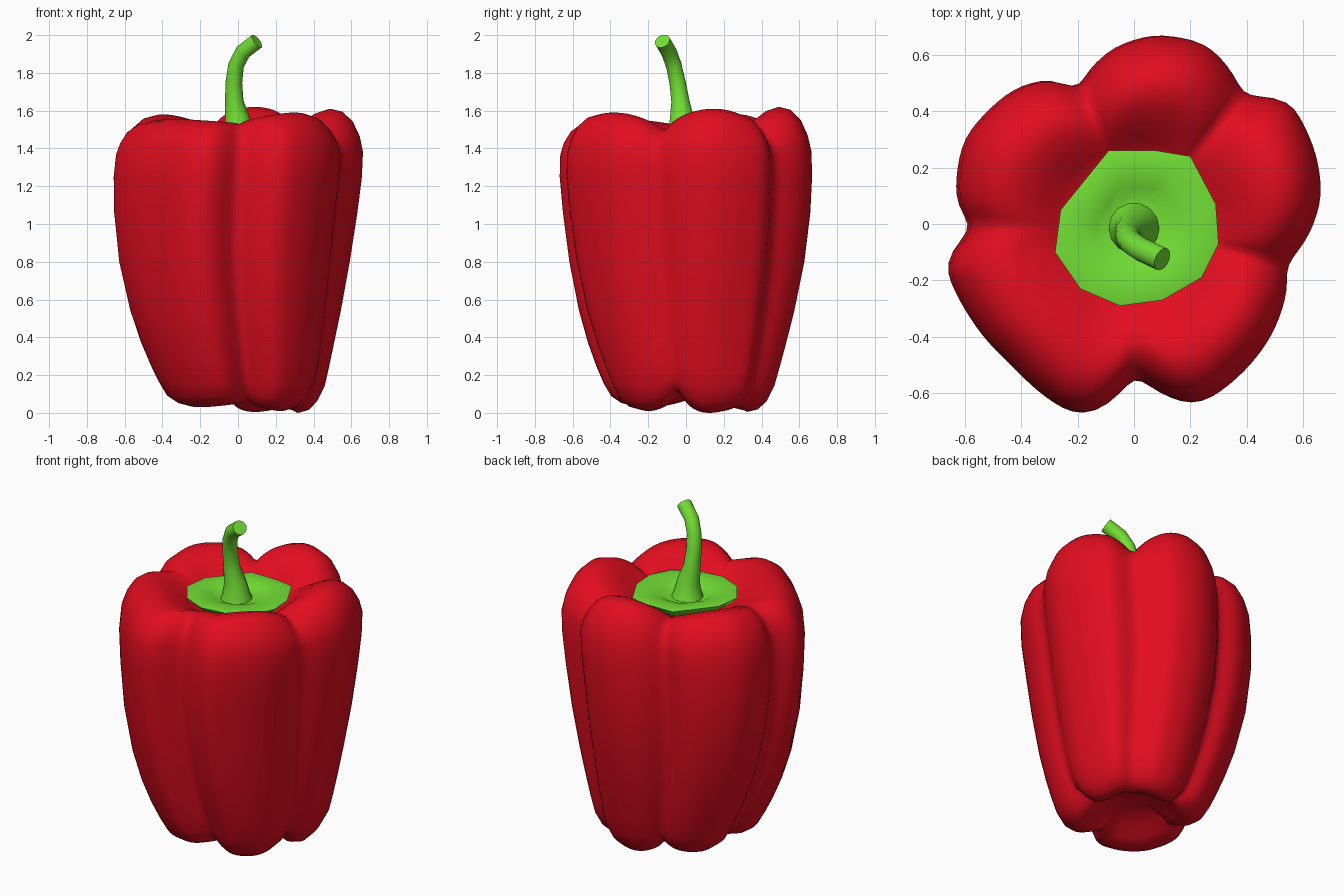
import bpy, math
from mathutils import Vector

if "Cube" in bpy.data.objects:
    bpy.data.objects.remove(bpy.data.objects["Cube"])

RED, GREEN = (0.76, 0.004, 0.014, 1), (0.17, 0.74, 0.035, 1)


def loft(name, rings, color, angle):
    """Skin a stack of equally sized rings, bottom to top, and cap both ends."""
    n = len(rings[0])
    verts = [p for ring in rings for p in ring]
    faces = [(k * n + i, k * n + (i + 1) % n, (k + 1) * n + (i + 1) % n, (k + 1) * n + i)
             for k in range(len(rings) - 1) for i in range(n)]
    faces += [tuple(reversed(range(n))), tuple(range(len(verts) - n, len(verts)))]
    mesh = bpy.data.meshes.new(name)
    mesh.from_pydata(verts, [], faces)
    ob = bpy.data.objects.new(name, mesh)
    bpy.context.collection.objects.link(ob)
    mat = bpy.data.materials.new(name + "_colour")
    mat.diffuse_color = color
    mat.use_nodes = True
    mat.node_tree.nodes["Principled BSDF"].inputs["Base Color"].default_value = mat.diffuse_color
    mesh.materials.append(mat)
    bpy.ops.object.select_all(action='DESELECT')
    ob.select_set(True)
    bpy.context.view_layer.objects.active = ob
    bpy.ops.object.shade_smooth_by_angle(angle=math.radians(angle))
    return ob


def lerp_table(table, x):
    """Linear lookup in a sorted list of (x, y) pairs."""
    for (x0, y0), (x1, y1) in zip(table, table[1:]):
        if x <= x1:
            return y0 + (y1 - y0) * (x - x0) / (x1 - x0)
    return table[-1][1]


# Lobed outline seen from above, resampled by angle and slightly softened
N = 120
outline = [(.66, .1), (.64, .25), (.545, .44), (.46, .45), (.38, .45), (.35, .53), (.25, .64),
           (.07, .67), (-.08, .62), (-.16, .54), (-.195, .465), (-.29, .515), (-.42, .48),
           (-.6, .3), (-.63, .12), (-.62, .05), (-.56, -.01), (-.67, -.14), (-.58, -.33),
           (-.43, -.5), (-.22, -.67), (-.14, -.67), (-.08, -.625), (0, -.53), (.15, -.625),
           (.23, -.64), (.48, -.4), (.54, -.22), (.53, -.15), (.62, -.03)]
polar = sorted((math.degrees(math.atan2(y, x)) % 360, math.hypot(x, y)) for x, y in outline)
polar = [(polar[-1][0] - 360, polar[-1][1])] + polar + [(polar[0][0] + 360, polar[0][1])]
radius = [lerp_table(polar, 360 * i / N) for i in range(N)]
for _ in range(2):
    radius = [(radius[i - 1] + 2 * radius[i] + radius[(i + 1) % N]) / 4 for i in range(N)]

# Lobes: start angle, end angle, top offset, bottom offset, foot spread
lobes = [(-16, 50, .01, 0, -.03), (50, 112, .02, .005, -.02), (112, 181, -.02, .03, 0),
         (181, 270, -.045, .03, .07), (270, 344, -.01, .01, .01)]
# Groove depth at the top and bottom, by angle
groove_top = [(-16, .115), (50, .12), (112, .105), (181, .09), (270, .07), (344, .115), (360, .116)]
groove_low = [(-16, .115), (50, .03), (112, .08), (181, .09), (270, .06), (344, .115), (360, .1)]


def lobe_at(a):
    """Return the top and bottom height offsets and the foot spread at an angle."""
    for a0, a1, top, low, spread in lobes:
        for b in (a, a - 360):
            if a0 <= b <= a1:
                s = max(0, math.sin(math.pi * (b - a0) / (a1 - a0)))
                full = s ** 0.7
                return (top * full - lerp_table(groove_top, b) * (1 - full),
                        low * full + lerp_table(groove_low, b) * (1 - full), spread * s ** 1.5)


# Body profile: radius factor, height, lobe strength, top weight, bottom weight
profile = [(.02, .14, 0, 0, 0), (.2, .13, .3, 0, .1), (.31, .075, .7, 0, .5),
           (.38, .025, .9, 0, 1), (.45, .0, 1, 0, 1), (.54, .015, 1, 0, 1),
           (.61, .06, 1, 0, .7), (.67, .14, 1, 0, .4), (.72, .24, 1, 0, .15),
           (.78, .37, 1, 0, 0), (.85, .54, 1, 0, 0), (.93, .80, 1, 0, 0),
           (.98, 1.06, 1, 0, 0), (1.0, 1.25, 1, 0, .0), (.995, 1.38, 1, .2, 0),
           (.965, 1.46, 1, .5, 0), (.91, 1.535, 1, .8, 0), (.83, 1.585, 1, 1, 0),
           (.74, 1.60, .95, 1, 0), (.65, 1.58, .8, .9, 0), (.56, 1.53, .5, .5, 0),
           (.48, 1.475, .2, .2, 0), (.38, 1.42, 0, 0, 0), (.02, 1.39, 0, 0, 0)]
# Sideways drift of the centre line with height
drift_x = [(-1, .05), (.15, .045), (.5, .005), (.85, -.015), (1.1, -.012), (1.42, .01), (2, .01)]
drift_y = [(-1, .04), (.15, .04), (.5, .02), (1.2, 0), (2, 0)]
rings = []
for f, z, g, wt, wb in profile:
    ring = []
    foot = lerp_table([(-1, 1), (.3, 1), (1, 0), (2, 0)], z) * g * min(1, f / .6)
    for i, rad in enumerate(radius):
        a = 360 * i / N
        top, low, spread = lobe_at(a)
        r = f * (rad * g + .6 * (1 - g)) + spread * foot
        t = math.radians(a)
        ring.append((r * math.cos(t) + lerp_table(drift_x, z),
                     r * math.sin(t) + lerp_table(drift_y, z), z + wt * top + wb * low))
    rings.append(ring)
loft("pepper_body", rings, RED, 75)

# Calyx with an angular rim and a soft hollow around the stem
rim = [(-.28, -.1), (-.19, -.23), (-.05, -.29), (.1, -.27), (.24, -.19), (.30, -.07),
       (.29, .07), (.2, .24), (.08, .26), (-.09, .26), (-.26, .05)]
rim = [q for p0, p1 in zip(rim, rim[1:] + rim[:1])
       for q in (p0, ((p0[0] + p1[0]) / 2, (p0[1] + p1[1]) / 2))]
levels = [(.3, 1.41), (.85, 1.45), (1, 1.495), (.9, 1.50), (.7, 1.498), (.5, 1.485),
          (.35, 1.465), (.2, 1.47)]
loft("calyx", [[(x * s, y * s, z) for x, y in rim] for s, z in levels], GREEN, 50)

# Bent stem with a flared base: centre and radius
path = [((0, -.015, 1.44), .10), ((0, -.018, 1.49), .08), ((-.003, -.022, 1.56), .065),
        ((-.02, -.03, 1.65), .049), ((-.022, -.045, 1.75), .044), ((-.01, -.065, 1.84), .042),
        ((.025, -.09, 1.91), .042), ((.10, -.125, 1.968), .042)]
rings = []
for k, (c, r) in enumerate(path):
    d = Vector(path[min(k + 1, len(path) - 1)][0]) - Vector(path[max(k - 1, 0)][0])
    d.normalize()
    u = Vector((0, 1, 0)).cross(d).normalized()
    v = d.cross(u)
    rings.append([Vector(c) + r * (math.cos(t) * u + math.sin(t) * v)
                  for t in (math.tau * i / 14 for i in range(14))])
loft("stem", rings, GREEN, 50)
